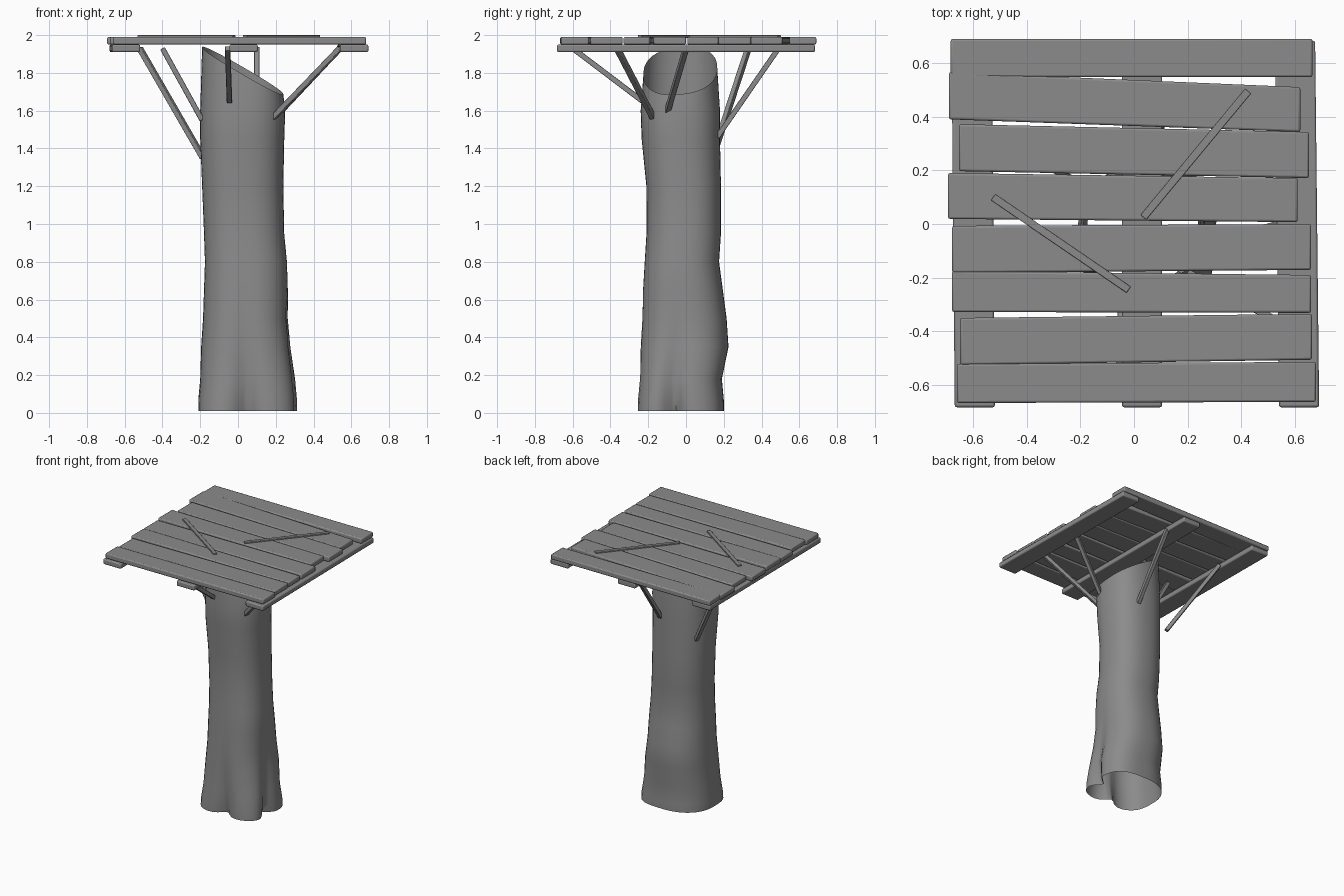
import bpy, bmesh, math
from mathutils import Vector

cube = bpy.data.objects.get("Cube")
if cube:
    bpy.data.objects.remove(cube)

grey = bpy.data.materials.new("weathered grey")
grey.use_nodes = True
colour = (0.26, 0.26, 0.26, 1)
grey.diffuse_color = colour
grey.node_tree.nodes["Principled BSDF"].inputs["Base Color"].default_value = colour


def finish(name, bm, bevel=0.0, angle=40):
    bmesh.ops.recalc_face_normals(bm, faces=bm.faces)
    mesh = bpy.data.meshes.new(name)
    bm.to_mesh(mesh)
    bm.free()
    obj = bpy.data.objects.new(name, mesh)
    bpy.context.collection.objects.link(obj)
    mesh.materials.append(grey)
    if bevel:
        mod = obj.modifiers.new("soft edges", 'BEVEL')
        mod.width = bevel
        mod.segments = 2
    bpy.ops.object.select_all(action='DESELECT')
    obj.select_set(True)
    bpy.context.view_layer.objects.active = obj
    bpy.ops.object.shade_smooth_by_angle(angle=math.radians(angle))
    return obj


def slab(name, corners, z0, z1, bevel):
    """Extrude a four-cornered outline into a board."""
    bm = bmesh.new()
    face = bm.faces.new([bm.verts.new((x, y, z0)) for x, y in corners])
    new = bmesh.ops.extrude_face_region(bm, geom=[face])["geom"]
    top = [v for v in new if isinstance(v, bmesh.types.BMVert)]
    bmesh.ops.translate(bm, verts=top, vec=(0, 0, z1 - z0))
    return finish(name, bm, bevel)


def stick(name, a, b, width, depth):
    """Square bar running from a to b."""
    a, b = Vector(a), Vector(b)
    bm = bmesh.new()
    bmesh.ops.create_cube(bm, size=1)
    bmesh.ops.scale(bm, verts=bm.verts, vec=(width, depth, (b - a).length))
    turn = (b - a).to_track_quat('Z', 'Y').to_matrix()
    bmesh.ops.rotate(bm, verts=bm.verts, matrix=turn)
    bmesh.ops.translate(bm, verts=bm.verts, vec=(a + b) / 2)
    return finish(name, bm, 0.003)


# Hollow trunk: height, then x and y extents
SECTIONS = [
    (0.01, -.21, .315, -.26, .20), (0.07, -.21, .315, -.26, .20),
    (0.18, -.2, .305, -.25, .19), (0.35, -.195, .28, -.245, .225),
    (0.5, -.185, .265, -.235, .215), (0.65, -.18, .265, -.23, .195),
    (0.8, -.175, .26, -.22, .175), (0.95, -.18, .245, -.21, .185),
    (1.2, -.19, .24, -.21, .185), (1.45, -.2, .245, -.235, .18),
    (1.6, -.2, .25, -.24, .18), (1.75, -.19, .24, -.225, .165),
]
SIDES = 48


def bump(angle, centre, spread):
    d = (angle - centre + 180) % 360 - 180
    return math.exp(-(d / spread) ** 2)


def ring(row, is_rim):
    z, x0, x1, y0, y1 = row
    cx, cy = (x0 + x1) / 2, (y0 + y1) / 2
    fade = math.exp(-z / 0.22)
    points = []
    for i in range(SIDES):
        t = math.tau * i / SIDES
        c, s = math.cos(t), math.sin(t)
        power = 2.2 if (c < 0 and s > 0) else 2.4 + 1.0 * fade
        r = (abs(c) ** power + abs(s) ** power) ** (-1 / power)
        # root clefts either side of the front corner
        deg = math.degrees(t)
        r *= 1 - fade * (0.32 * bump(deg, 268, 13) + 0.32 * bump(deg, 350, 13))
        x, y = cx + c * r * (x1 - x0) / 2, cy + s * r * (y1 - y0) / 2
        # slanted broken top
        height = 1.815 - 0.58 * (x - 0.025) + 0.1 * y if is_rim else z
        points.append((x, y, height))
    return points


bm = bmesh.new()
rings = [[bm.verts.new(p) for p in ring(row, row is SECTIONS[-1])]
         for row in SECTIONS]
for low, high in zip(rings, rings[1:]):
    for i in range(SIDES):
        j = (i + 1) % SIDES
        bm.faces.new((low[i], low[j], high[j], high[i]))
finish("trunk", bm, angle=60)

# Deck planks: left x, bottom and top y there, then the same at the right
PLANKS = [
    (-.683, .547, .69, .665, .547, .69), (-.69, .39, .566, .62, .343, .51),
    (-.652, .197, .372, .652, .171, .343), (-.693, .019, .19, .61, .007, .171),
    (-.678, -.182, -.007, .66, -.171, 0), (-.678, -.328, -.175, .66, -.331, -.19),
    (-.648, -.525, -.35, .663, -.506, -.335), (-.66, -.667, -.521, .678, -.663, -.514),
]
for n, (xa, a0, a1, xb, b0, b1) in enumerate(PLANKS, 1):
    slab(f"plank_{n}", [(xa, a0), (xb, b0), (xb, b1), (xa, a1)], 1.95, 1.99, 0.008)

# Beams under the deck: x at the front, x at the back
for name, front, back in [("right_beam", -.593, -.605), ("middle_beam", .03, .03),
                          ("left_beam", .615, .6)]:
    w = 0.075
    slab(name, [(front - w, -.683), (front + w, -.683),
                (back + w, .683), (back - w, .683)], 1.91, 1.95, 0.008)

# Loose sticks on the deck
stick("loose_stick_1", (-.525, .1, 1.993), (-.02, -.245, 1.993), 0.028, 0.014)
stick("loose_stick_2", (.035, .025, 1.993), (.425, .495, 1.993), 0.028, 0.014)

# Braces from trunk to beams
BRACES = {
    "right_back_brace": ((-.185, .14, 1.35), (-.52, .33, 1.93)),
    "right_front_brace": ((-.19, -.1, 1.55), (-.4, -.1, 1.93)),
    "front_brace": ((-.045, -.23, 1.65), (-.055, -.6, 1.93)),
    "back_brace": ((.1, .165, 1.46), (.1, .49, 1.93)),
    "left_front_brace": ((.17, -.165, 1.545), (.54, -.365, 1.93)),
    "left_middle_brace": ((.22, -.1, 1.59), (.54, 0, 1.93)),
}
for name, (low, high) in BRACES.items():
    stick(name, low, high, 0.028, 0.028)
